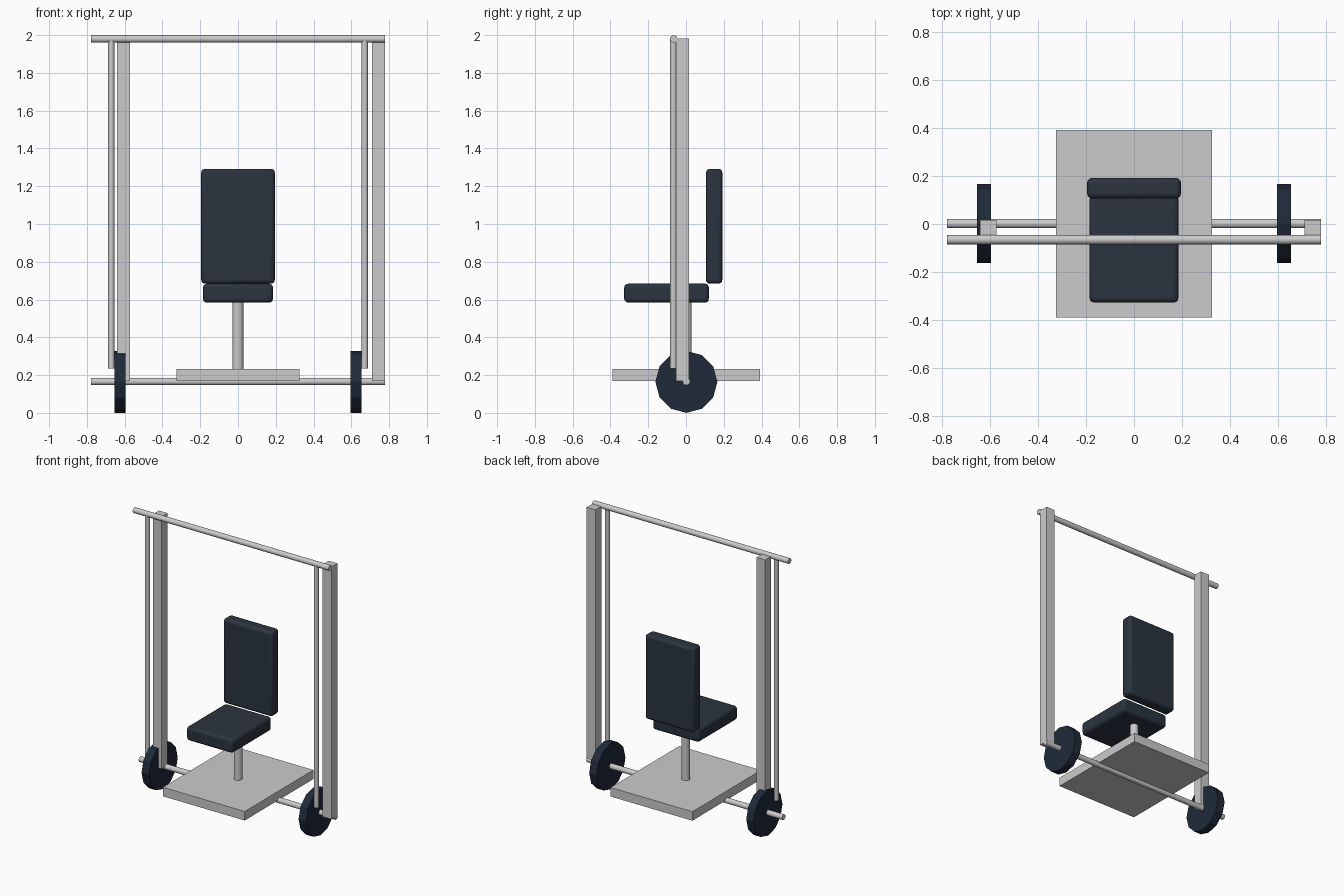
import bpy
import math

if "Cube" in bpy.data.objects:
    bpy.data.objects.remove(bpy.data.objects["Cube"])


def material(name, color):
    m = bpy.data.materials.new(name)
    m.diffuse_color = (*color, 1)
    m.use_nodes = True
    m.node_tree.nodes["Principled BSDF"].inputs["Base Color"].default_value = m.diffuse_color
    return m


PADDING = material("dark_padding", (0.024, 0.034, 0.05))
RUBBER = material("dark_rubber", (0.014, 0.023, 0.042))


def finish(name, mat):
    ob = bpy.context.object
    ob.name = name
    if mat:
        ob.data.materials.append(mat)
    return ob


def box(name, center, size, bevel=0, mat=None):
    bpy.ops.mesh.primitive_cube_add(size=1, location=center)
    ob = finish(name, mat)
    ob.scale = size
    bpy.ops.object.transform_apply(location=False, rotation=False, scale=True)
    if bevel:
        mod = ob.modifiers.new("rounded_edges", "BEVEL")
        mod.width = bevel
        mod.segments = 3
        bpy.ops.object.shade_smooth_by_angle(angle=math.radians(35))
    return ob


def cylinder(name, center, radius, length, axis="Z", sides=16, mat=None, smooth=True):
    rot = (0, math.pi / 2, 0) if axis == "X" else (0, 0, 0)
    bpy.ops.mesh.primitive_cylinder_add(vertices=sides, radius=radius, depth=length,
                                        location=center, rotation=rot)
    ob = finish(name, mat)
    if smooth:
        bpy.ops.object.shade_smooth_by_angle(angle=math.radians(35))
    return ob


# Base platform, axle and top crossbar
box("platform", (0, 0.002, 0.201), (0.65, 0.78, 0.065))
cylinder("axle", (0, 0.002, 0.166), 0.0195, 1.556, "X")
cylinder("top_crossbar", (0, -0.065, 1.98), 0.0195, 1.556, "X")

# Square posts (offset the same way on both sides, not mirrored)
for side, x in (("left", -0.606), ("right", 0.743)):
    box(side + "_post", (x, -0.0175, 1.076), (0.069, 0.069, 1.812))

# Thin upright rods and faceted wheels
for side, s in (("left", -1), ("right", 1)):
    cylinder(side + "_upright_rod", (s * 0.671, -0.067, 1.105), 0.0165, 1.74)
    cylinder(side + "_wheel", (s * 0.624, 0.002, 0.164), 0.164, 0.058, "X",
             sides=12, mat=RUBBER, smooth=False)

# Seat on its column, with backrest
cylinder("seat_column", (0, 0.002, 0.41), 0.028, 0.36)
box("seat", (0, -0.103, 0.634), (0.37, 0.448, 0.1), 0.02, PADDING)
box("backrest", (0, 0.149, 0.988), (0.39, 0.086, 0.608), 0.02, PADDING)
